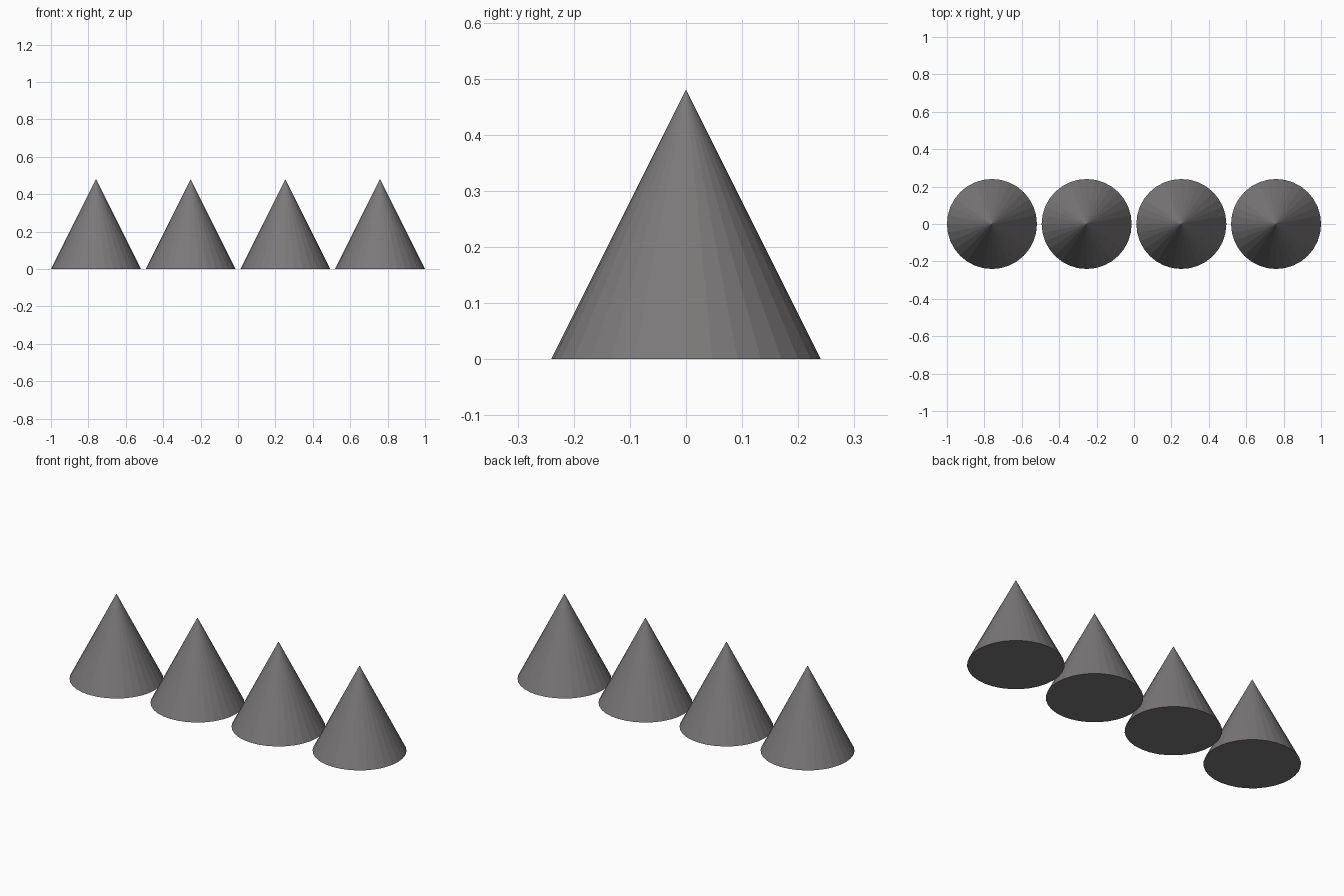
import bpy

if "Cube" in bpy.data.objects:
    bpy.data.objects.remove(bpy.data.objects["Cube"])

RADIUS = 0.2405
HEIGHT = 0.481
COUNT = 4
SPACING = (2.0 - 2 * RADIUS) / (COUNT - 1)

# Dark grey surface
dark_grey = bpy.data.materials.new("dark_grey")
dark_grey.diffuse_color = (0.2, 0.19, 0.192, 1)
dark_grey.use_nodes = True
dark_grey.node_tree.nodes["Principled BSDF"].inputs["Base Color"].default_value = dark_grey.diffuse_color

# Row of four identical flat-shaded cones with closed bases
for i in range(COUNT):
    x = -1.0 + RADIUS + i * SPACING
    bpy.ops.mesh.primitive_cone_add(
        vertices=32, radius1=RADIUS, radius2=0, depth=HEIGHT,
        end_fill_type='NGON', location=(x, 0, HEIGHT / 2))
    cone = bpy.context.object
    cone.name = f"cone_{i + 1}"
    cone.data.materials.append(dark_grey)
